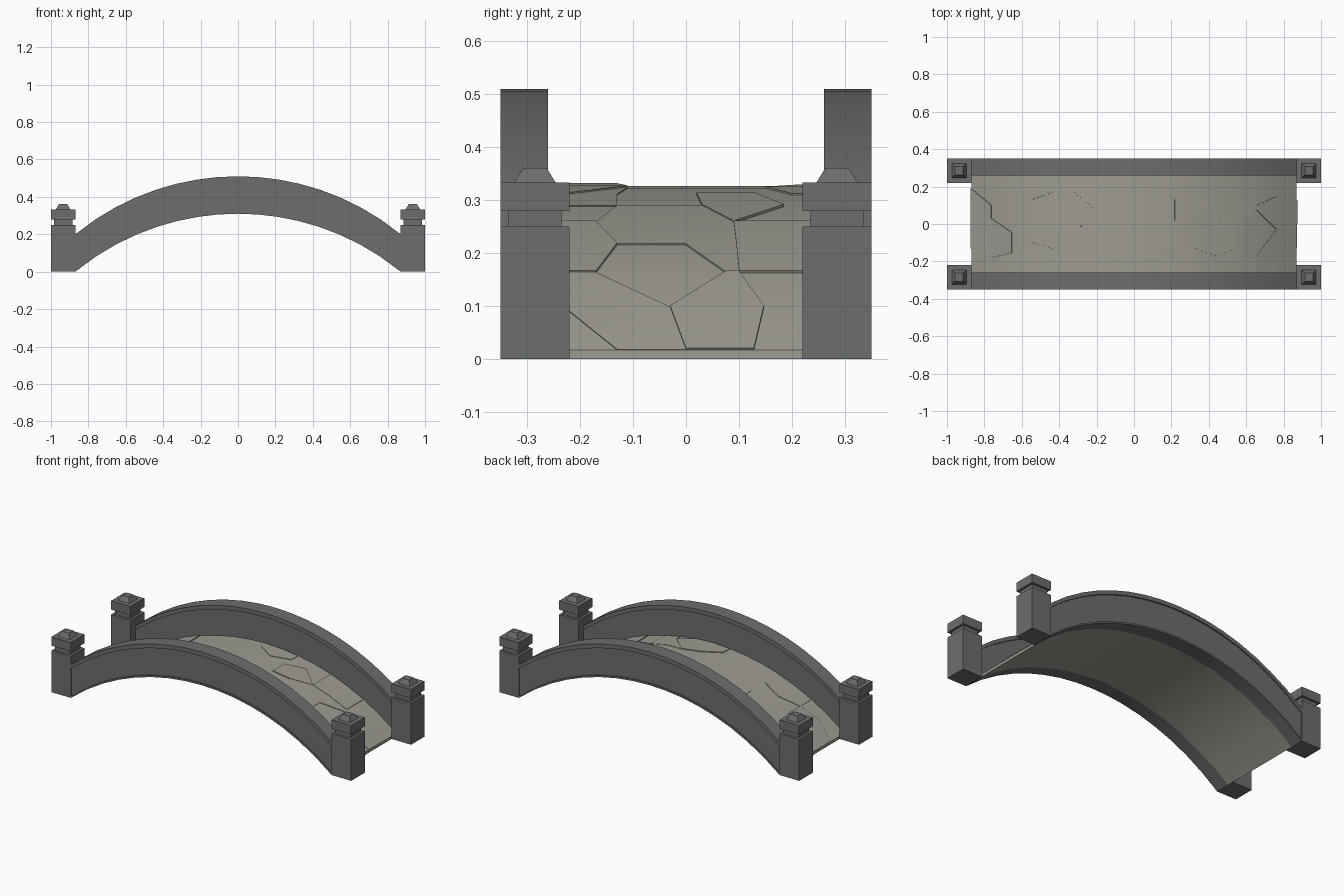
import bpy, bmesh, math
from mathutils import Vector

if "Cube" in bpy.data.objects:
    bpy.data.objects.remove(bpy.data.objects["Cube"])

HALF, RISE, SEG = 0.87, 0.31, 16
R = (HALF**2 + RISE**2) / (2 * RISE)
STEP = 2 * HALF / SEG


def material(name, col):
    m = bpy.data.materials.new(name)
    m.diffuse_color = (*col, 1)
    m.use_nodes = True
    m.node_tree.nodes["Principled BSDF"].inputs["Base Color"].default_value = m.diffuse_color
    return m


DARK = material("dark_stone", (0.15, 0.155, 0.155))
PALE = material("pale_stone", (0.34, 0.33, 0.29))


def arc(x):
    return RISE - R + math.sqrt(R * R - x * x)


def finish(name, bm, mat):
    bmesh.ops.recalc_face_normals(bm, faces=bm.faces)
    me = bpy.data.meshes.new(name)
    bm.to_mesh(me)
    bm.free()
    ob = bpy.data.objects.new(name, me)
    bpy.context.collection.objects.link(ob)
    me.materials.append(mat)
    bpy.ops.object.select_all(action='DESELECT')
    ob.select_set(True)
    bpy.context.view_layer.objects.active = ob
    bpy.ops.object.shade_smooth_by_angle(angle=math.radians(25))
    return ob


def sweep(name, section, mat):
    """Carry a (y, height) section along the bridge arc."""
    bm = bmesh.new()
    rings = []
    for i in range(SEG + 1):
        x = -HALF + i * STEP
        rings.append([bm.verts.new((x, y, arc(x) + h)) for y, h in section])
    n = len(section)
    for a, b in zip(rings, rings[1:]):
        for k in range(n):
            bm.faces.new((a[k], a[(k + 1) % n], b[(k + 1) % n], b[k]))
    bm.faces.new(rings[0])
    bm.faces.new(rings[-1])
    return finish(name, bm, mat)


# Parapet walls with a coping band on top and a thin lip below
wall = [(.35, 0), (.35, .01), (.342, .01), (.342, .175), (.35, .175), (.35, .2),
        (.26, .2), (.26, .175), (.268, .175), (.268, .01), (.26, .01), (.26, 0)]
for side, s in (("front", -1), ("back", 1)):
    sweep(side + "_parapet", [(s * y, h) for y, h in wall], DARK)

# Deck slab
BASE = 0.017
sweep("deck", [(-.265, 0), (.265, 0), (.265, BASE), (-.265, BASE)], PALE)


def paving(name, outline, height):
    """Raised paving stone; outline is (segment index, y)."""
    bm = bmesh.new()
    bm.faces.new([bm.verts.new((i * STEP, y, 0)) for i, y in outline])
    for i in range(-7, 8):
        bmesh.ops.bisect_plane(bm, geom=bm.verts[:] + bm.edges[:] + bm.faces[:],
                               plane_co=(i * STEP, 0, 0), plane_no=(1, 0, 0), dist=1e-5)
    ext = bmesh.ops.extrude_face_region(bm, geom=bm.faces[:], use_keep_orig=True)
    tops = {v for v in ext["geom"] if isinstance(v, bmesh.types.BMVert)}
    for v in bm.verts:
        x = v.co.x
        z = arc(x)
        normal = Vector((x, 0, z - RISE + R)) / R
        v.co = Vector((x, v.co.y, z + BASE)) + normal * (height if v in tops else -.004)
    finish(name, bm, PALE)


# Irregular paving stones
stones = [
    [(8, 0), (7, -.03), (6, .075), (6, .1), (7, .147), (8, .128)],
    [(8, -.13), (7, -.23), (7, -.26), (6, -.26), (6, -.17), (7, -.03), (8, 0)],
    [(6, -.26), (6, -.17), (5, -.13), (4, -.17), (4, -.26)],
    [(5, -.13), (5, 0), (6, .075), (6, .1), (4, .09), (3, .03), (3, -.13), (4, -.17)],
    [(6, .1), (6, .26), (4, .26), (4, .09)],
    [(3, -.26), (3, -.13), (2, -.13), (1, -.11), (2, -.22), (2, -.26)],
    [(2, .02), (2, .13), (3, .185), (4, .09), (3, .03)],
    [(0, .26), (0, .22), (1, .15), (2, .2), (2, .26)],
    [(-1, -.2), (0, -.13), (1, -.11), (2, -.22), (1, -.26), (-1, -.26)],
    [(-3, .175), (-2, .085), (-2, .05), (-3, -.055), (-4, 0), (-4, .12)],
    [(-6, .26), (-6, .24), (-5, .13), (-4, .17), (-4, .26)],
    [(-6, -.26), (-6, -.155), (-5, -.1), (-4, -.13), (-4, -.26)],
    [(-8, .19), (-7, .1), (-7, .03), (-6, -.045), (-6, -.155), (-7, -.18), (-8, -.13)],
]
for k, s in enumerate(stones):
    paving(f"paving_stone_{k + 1}", s, (.005, .002, .005, .003)[k % 4])


# Corner posts: shaft, neck, cap and blunt pyramid from stacked square rings
profile = [(.065, 0), (.065, .25), (.05, .25), (.05, .28), (.065, .28),
           (.065, .333), (.039, .333), (.022, .361)]
for sx, ex in ((-1, "left"), (1, "right")):
    for sy, ey in ((-1, "front"), (1, "back")):
        bm = bmesh.new()
        rings = [[bm.verts.new((sx * .935 + a * w, sy * .285 + b * w, z))
                  for a, b in ((-1, -1), (1, -1), (1, 1), (-1, 1))] for w, z in profile]
        for p, q in zip(rings, rings[1:]):
            for k in range(4):
                bm.faces.new((p[k], p[(k + 1) % 4], q[(k + 1) % 4], q[k]))
        bm.faces.new(rings[0])
        bm.faces.new(rings[-1])
        finish(f"{ey}_{ex}_post", bm, DARK)
